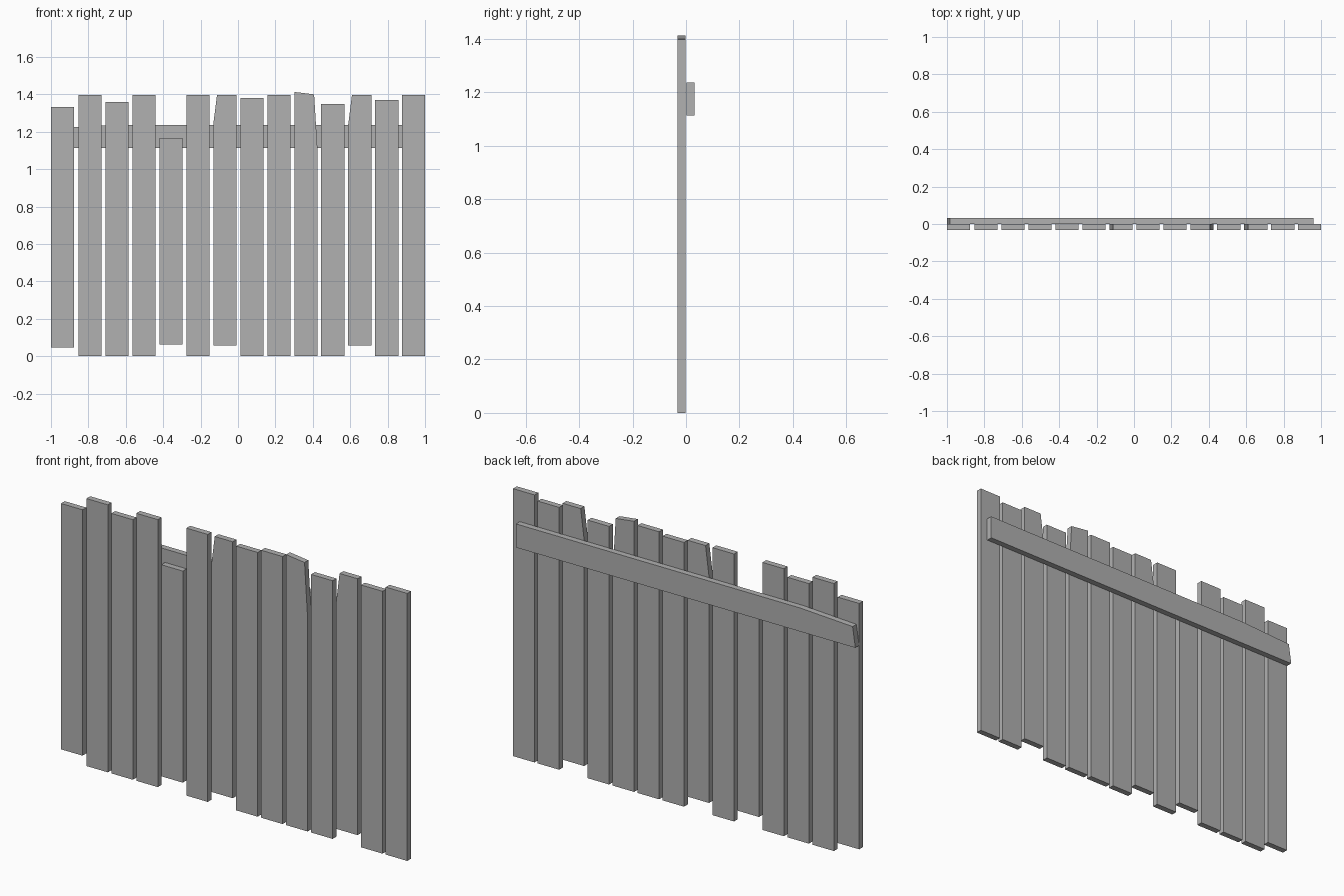
import bpy, bmesh

if "Cube" in bpy.data.objects:
    bpy.data.objects.remove(bpy.data.objects["Cube"])

WIDTH, COUNT = 0.124, 14
PITCH = (2 - WIDTH) / (COUNT - 1)

# Dark grey wood
wood = bpy.data.materials.new("grey_wood")
wood.diffuse_color = (0.44, 0.44, 0.44, 1)
wood.use_nodes = True
wood.node_tree.nodes["Principled BSDF"].inputs["Base Color"].default_value = wood.diffuse_color


def board(name, outline, y0, y1):
    """Extrude an (x, z) outline from y0 to y1."""
    bm = bmesh.new()
    face = bm.faces.new([bm.verts.new((x, y0, z)) for x, z in outline])
    ext = bmesh.ops.extrude_face_region(bm, geom=[face])
    moved = [g for g in ext["geom"] if isinstance(g, bmesh.types.BMVert)]
    bmesh.ops.translate(bm, verts=moved, vec=(0, y1 - y0, 0))
    bmesh.ops.recalc_face_normals(bm, faces=bm.faces)
    mesh = bpy.data.meshes.new(name)
    bm.to_mesh(mesh)
    bm.free()
    mesh.materials.append(wood)
    obj = bpy.data.objects.new(name, mesh)
    bpy.context.collection.objects.link(obj)
    return obj


# Plank heights, and the raised bottoms of the short planks
tops = [1.332, 1.397, 1.358, 1.397, 1.167, 1.397, 1.397,
        1.38, 1.397, 1.413, 1.348, 1.397, 1.37, 1.397]
bottoms = {0: 0.048, 4: 0.062, 6: 0.058, 11: 0.058}

# Upright planks
for i, top in enumerate(tops):
    x0 = -1 + i * PITCH + (0.002 if 0 < i < COUNT - 1 else 0)
    x1 = x0 + WIDTH
    low = bottoms.get(i, 0)
    outline = [(x0, low), (x1, low), (x1, top), (x0, top)]
    if i in (6, 11):    # worn upper left edge
        outline[3:] = [(x0 + 0.02, top), (x0, 1.24)]
    elif i == 9:        # worn upper right edge, slanted top
        outline[2:3] = [(x1, 1.11), (x1 - 0.018, 1.4)]
    board(f"plank_{i + 1:02d}", outline, -0.032, -0.001)

# Back rail with a chipped left end
board("back_rail", [(-1, 1.113), (0.96, 1.113), (0.96, 1.236),
                    (-0.68, 1.236), (-0.985, 1.22), (-1, 1.12)], 0.001, 0.032)
